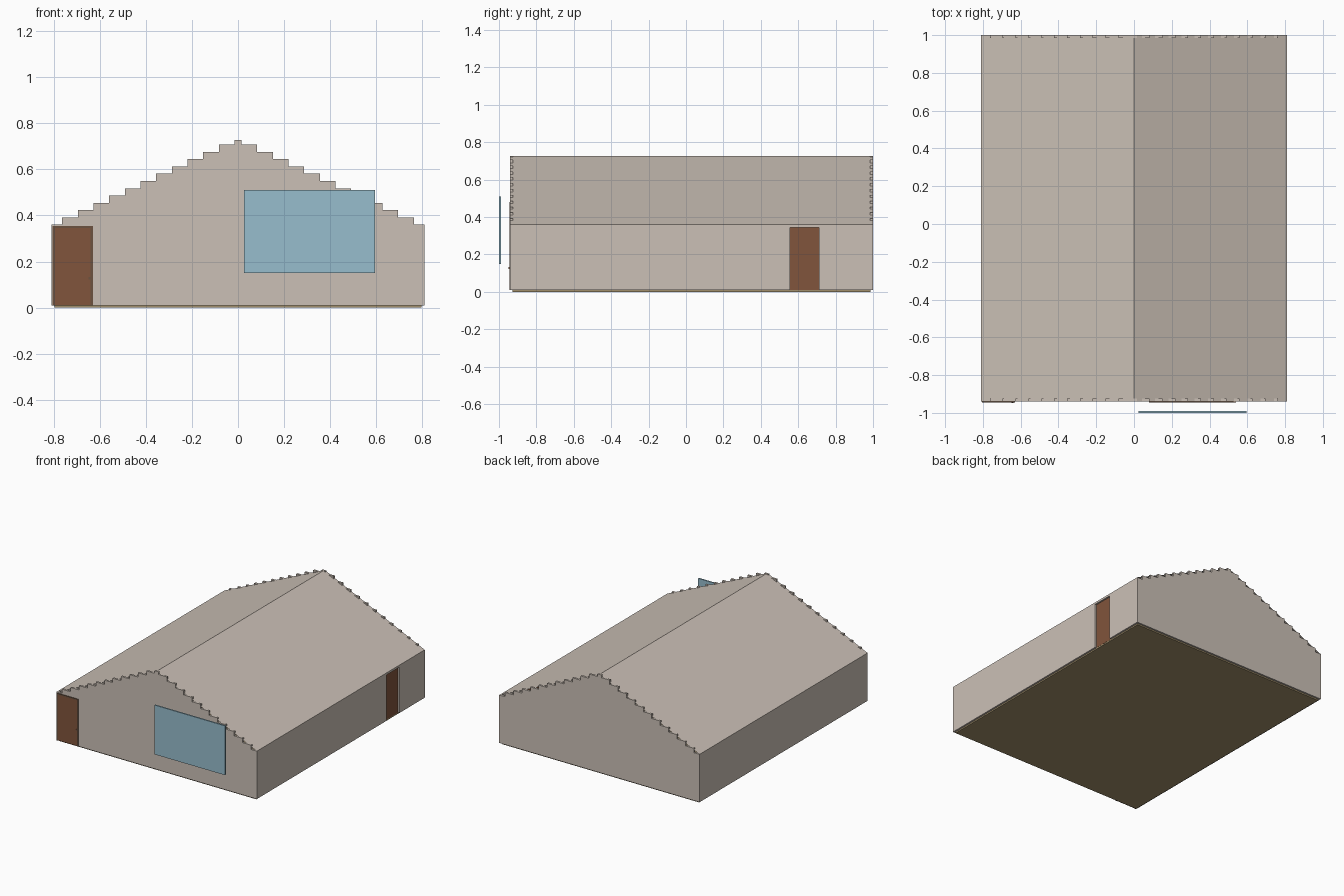
import bpy, bmesh

if "Cube" in bpy.data.objects:
    bpy.data.objects.remove(bpy.data.objects["Cube"])


def material(name, rgb):
    m = bpy.data.materials.new(name)
    m.diffuse_color = (*rgb, 1)
    m.use_nodes = True
    m.node_tree.nodes["Principled BSDF"].inputs["Base Color"].default_value = m.diffuse_color
    return m


BRICK = material("wall_beige", (0.60, 0.53, 0.47))
DOOR = material("door_brown", (0.22, 0.09, 0.045))
TRIM = material("trim_brown", (0.15, 0.085, 0.05))
GLASS = material("glass_blue", (0.31, 0.51, 0.61))
FLOOR = material("floor_tan", (0.36, 0.28, 0.15))


def mesh_object(name, verts, faces, mat=None):
    me = bpy.data.meshes.new(name)
    me.from_pydata(verts, [], faces)
    ob = bpy.data.objects.new(name, me)
    bpy.context.collection.objects.link(ob)
    if mat:
        me.materials.append(mat)
    return ob


def prism(name, profile, y0, y1, mat=None):
    """Extrude an x/z outline along y."""
    n = len(profile)
    verts = [(x, y, z) for y in (y0, y1) for x, z in profile]
    faces = [list(range(n)), list(range(2 * n - 1, n - 1, -1))]
    faces += [(i, n + i, n + (i + 1) % n, (i + 1) % n) for i in range(n)]
    ob = mesh_object(name, verts, faces, mat)
    bm = bmesh.new()
    bm.from_mesh(ob.data)
    bmesh.ops.recalc_face_normals(bm, faces=bm.faces)
    bm.to_mesh(ob.data)
    bm.free()
    return ob


def box(name, x, y, z, mat=None):
    outline = [(x[0], z[0]), (x[1], z[0]), (x[1], z[1]), (x[0], z[1])]
    return prism(name, outline, *y, mat)


def cut(target, x, y, z):
    cutter = box("cutter", x, y, z)
    cutter.hide_render = True
    mod = target.modifiers.new("cut", 'BOOLEAN')
    mod.operation = 'DIFFERENCE'
    mod.solver = 'EXACT'
    mod.object = cutter
    bpy.context.view_layer.objects.active = target
    bpy.ops.object.modifier_apply(modifier=mod.name)
    bpy.data.objects.remove(cutter)


def frame(name, x, z, y, w, mat, sill=True):
    """Rectangular trim around an opening."""
    box(name + "_left", (x[0], x[0] + w), y, z, mat)
    box(name + "_right", (x[1] - w, x[1]), y, z, mat)
    box(name + "_top", (x[0] + w, x[1] - w), y, (z[1] - w, z[1]), mat)
    if sill:
        box(name + "_bottom", (x[0] + w, x[1] - w), y, (z[0], z[0] + w), mat)


FRONT, BACK, HALF, BASE, EAVE, RIDGE = -0.94, 1.0, 0.81, 0.01, 0.36, 0.727
THICK = 0.015

# Walls: stepped brick gable outline, hollowed out between the two ends
COURSES = 12
rise = (RIDGE - EAVE) / (COURSES - 0.4)
right = [(HALF, BASE), (HALF, EAVE)]
for i in range(COURSES):
    x = 0.763 - i * 0.068
    low = EAVE + i * rise
    right += [(x, low), (x, min(low + rise, RIDGE))]
walls = prism("walls", right + [(-x, z) for x, z in reversed(right)],
              FRONT, BACK, BRICK)
inner = HALF - THICK
cut(walls, (-inner, inner), (FRONT + THICK, BACK - THICK), (-0.1, 1.0))
cut(walls, (0.78, 0.83), (0.555, 0.71), (-0.05, 0.345))
cut(walls, (0.09, 0.53), (-0.96, -0.91), (0.19, 0.47))

# Roof: two thin slopes meeting at the ridge
mesh_object("roof",
            [(x, y, z) for x, z in ((-HALF, EAVE), (0, RIDGE), (HALF, EAVE))
             for y in (FRONT, BACK)],
            [(0, 2, 3, 1), (2, 4, 5, 3)], BRICK)

# Floor slab
box("floor", (-0.797, 0.797), (-0.927, 0.987), (0, 0.014), FLOOR)

# Front door with frame and handle
frame("front_door_frame", (-0.805, -0.63), (0.01, 0.355), (-0.945, -0.93),
      0.01, TRIM, sill=False)
box("front_door", (-0.795, -0.64), (-0.942, -0.93), (0.01, 0.345), DOOR)
box("front_door_handle", (-0.648, -0.638), (-0.948, -0.94), (0.122, 0.132), TRIM)

# Side door, recessed in its opening
box("side_door", (0.786, 0.798), (0.555, 0.71), (0.01, 0.345), DOOR)

# Window frame on the wall and the glass pane standing in front of it
frame("window_frame", (0.08, 0.54), (0.18, 0.48), (-0.945, -0.925), 0.012, TRIM)
box("window_pane", (0.025, 0.595), (-1.0, -0.99), (0.15, 0.51), GLASS)
